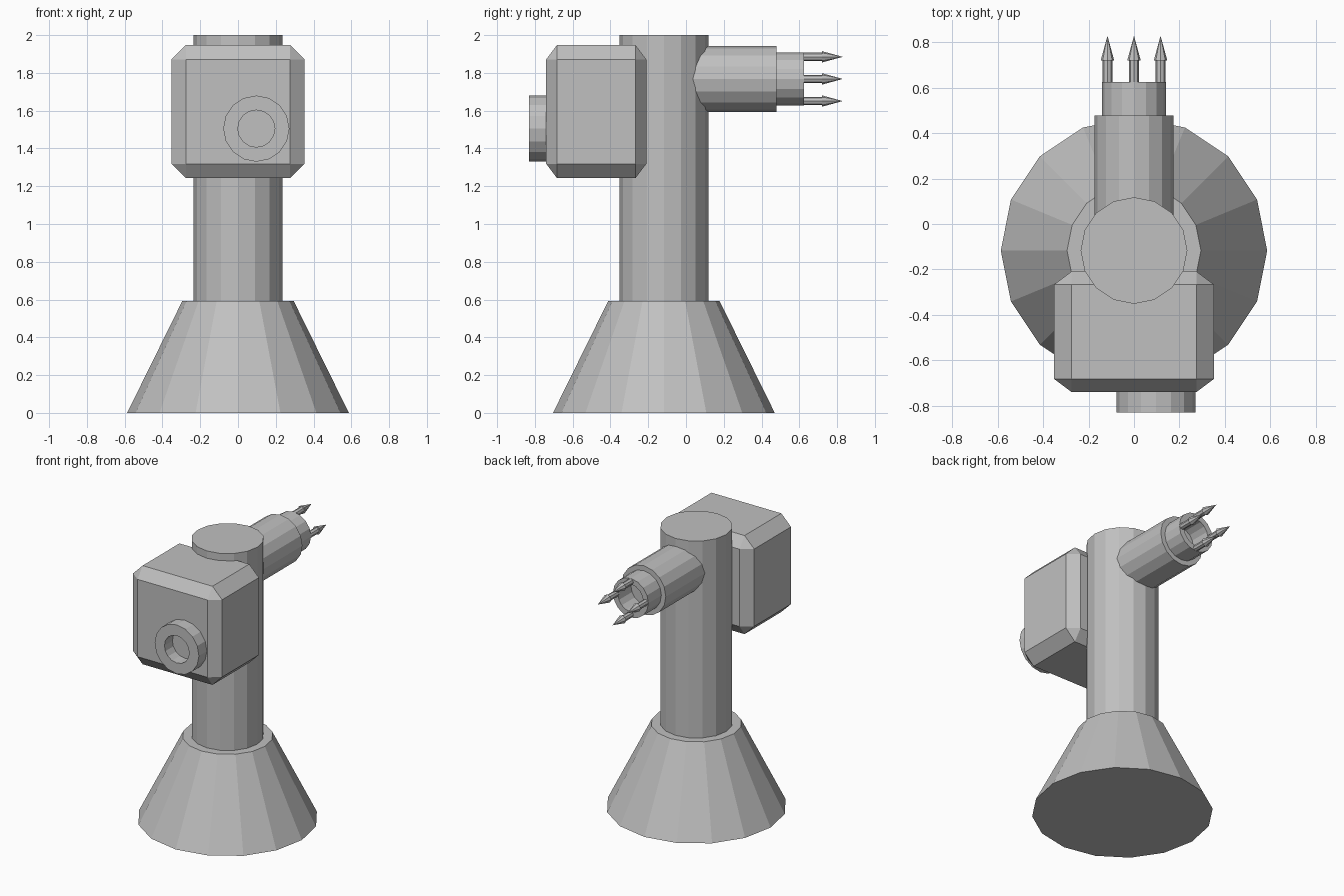
import bpy, bmesh, math
from mathutils import Vector

if "Cube" in bpy.data.objects:
    bpy.data.objects.remove(bpy.data.objects["Cube"], do_unlink=True)

grey = bpy.data.materials.new("plain_grey")
grey.diffuse_color = (0.53, 0.53, 0.53, 1)
grey.use_nodes = True
grey.node_tree.nodes["Principled BSDF"].inputs["Base Color"].default_value = (0.53, 0.53, 0.53, 1)


def add_object(name, bm, location=(0, 0, 0)):
    bmesh.ops.recalc_face_normals(bm, faces=bm.faces)
    mesh = bpy.data.meshes.new(name)
    bm.to_mesh(mesh)
    bm.free()
    mesh.materials.append(grey)
    obj = bpy.data.objects.new(name, mesh)
    obj.location = location
    bpy.context.collection.objects.link(obj)
    return obj


def turned(name, profile, x=0, y=0, z=0, axis="z", sides=16, tube=False):
    """Revolve (radius, distance) points about the y or z axis; a tube joins its last ring to its first."""
    bm = bmesh.new()
    rings = []
    for r, t in profile:
        ring = []
        for i in range(sides if r > 0 else 1):
            a = 2 * math.pi * i / sides
            u, v = r * math.cos(a), r * math.sin(a)
            ring.append(bm.verts.new(Vector((u, v, t) if axis == "z" else (u, t, v))))
        rings.append(ring)
    pairs = list(zip(rings, rings[1:]))
    if tube:
        pairs.append((rings[-1], rings[0]))
    else:
        for ring in (rings[0], rings[-1]):
            if len(ring) > 1:
                bm.faces.new(ring)
    for a, b in pairs:
        for i in range(sides):
            j = (i + 1) % sides
            if len(b) == 1:
                bm.faces.new((a[i], a[j], b[0]))
            else:
                bm.faces.new((a[i], a[j], b[j], b[i]))
    return add_object(name, bm, (x, y, z))


# Stand: flared base and upright column
COLUMN_Y = -0.117
turned("base", [(0.587, 0), (0.295, 0.592)], y=COLUMN_Y)
turned("column", [(0.235, 0.58), (0.235, 2.0)], y=COLUMN_Y)

# Chamfered housing on the front
bm = bmesh.new()
bmesh.ops.create_cube(bm, size=1)
bmesh.ops.bevel(bm, geom=bm.edges[:], offset=0.108, segments=1, affect="EDGES")
housing = add_object("housing", bm, (0, -0.475, 1.595))
housing.scale = (0.705, 0.53, 0.705)

# Open ring on the housing face
turned("front_ring", [(0.175, -0.83), (0.175, -0.735), (0.098, -0.735), (0.098, -0.83)],
       x=0.097, z=1.505, axis="y", tube=True)

# Rear arm with a hollow muzzle
ARM_Z = 1.768
turned("rear_arm", [(0.175, -0.08), (0.175, 0.478)], z=ARM_Z, axis="y")
turned("muzzle", [(0.14, 0.47), (0.14, 0.625), (0.1, 0.625), (0.1, 0.47)],
       z=ARM_Z, axis="y", tube=True)

# Four pointed prongs around the muzzle rim
for i, side in enumerate(("left", "top", "right", "bottom")):
    a = i * math.pi / 2
    turned("prong_" + side, [(0.022, 0.61), (0.022, 0.72), (0.03, 0.72), (0, 0.83)],
           x=0.117 * math.cos(a), z=ARM_Z + 0.117 * math.sin(a), axis="y", sides=8)
